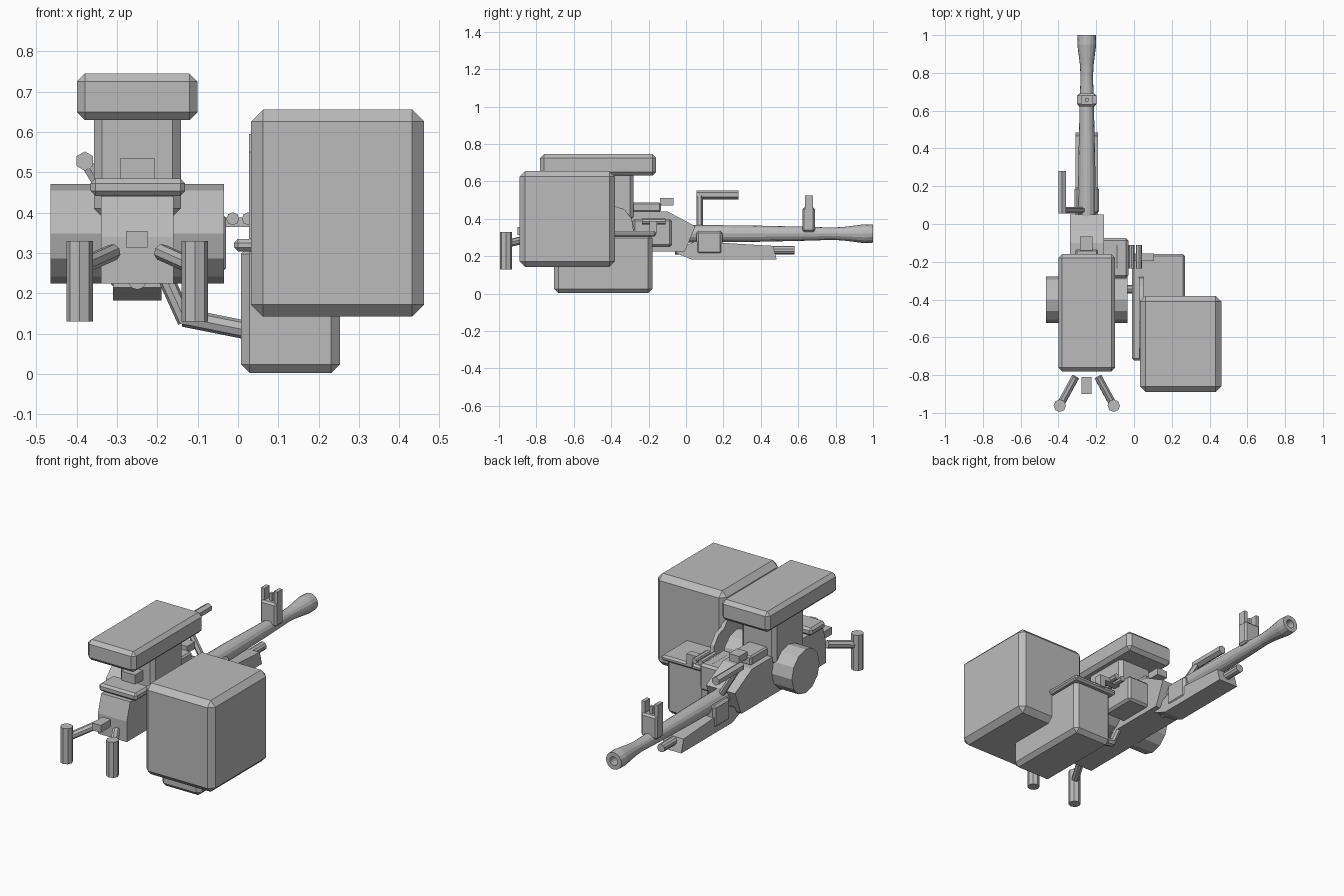
import bpy, bmesh, math
from mathutils import Vector

if "Cube" in bpy.data.objects:
    bpy.data.objects.remove(bpy.data.objects["Cube"])

grey = bpy.data.materials.new("gun_metal_grey")
grey.diffuse_color = (0.5, 0.5, 0.5, 1)
grey.use_nodes = True
grey.node_tree.nodes["Principled BSDF"].inputs["Base Color"].default_value = grey.diffuse_color
CX = -0.25  # centre plane of the gun


def finish(name, bm):
    bmesh.ops.recalc_face_normals(bm, faces=bm.faces)
    me = bpy.data.meshes.new(name)
    bm.to_mesh(me)
    bm.free()
    me.materials.append(grey)
    ob = bpy.data.objects.new(name, me)
    bpy.context.collection.objects.link(ob)
    return ob


def box(name, x, y, z, bevel=0):
    """Box from (min, max) ranges with optional chamfer."""
    bm = bmesh.new()
    bmesh.ops.create_cube(bm, size=1)
    for v in bm.verts:
        v.co = Vector([(r[0] + r[1]) / 2 + c * (r[1] - r[0]) for r, c in zip((x, y, z), v.co)])
    if bevel:
        bmesh.ops.bevel(bm, geom=bm.edges[:], offset=bevel, segments=1, affect='EDGES')
    return finish(name, bm)


def rod(name, a, b, r, sides=8):
    """Cylinder between two points."""
    a, b = Vector(a), Vector(b)
    bm = bmesh.new()
    bmesh.ops.create_cone(bm, cap_ends=True, segments=sides, radius1=r, radius2=r, depth=(b - a).length)
    q = Vector((0, 0, 1)).rotation_difference(b - a)
    for v in bm.verts:
        v.co = q @ v.co + (a + b) / 2
    return finish(name, bm)


def prism(name, pts, x0, x1):
    """Side profile of (y, z) points extruded along x."""
    bm = bmesh.new()
    f = bm.faces.new([bm.verts.new((x0, y, z)) for y, z in pts])
    ext = bmesh.ops.extrude_face_region(bm, geom=[f])
    bmesh.ops.translate(bm, vec=(x1 - x0, 0, 0),
                        verts=[v for v in ext["geom"] if isinstance(v, bmesh.types.BMVert)])
    return finish(name, bm)


def lathe(name, prof, cx, cz, sides):
    """Revolve (y, radius) points around an axis parallel to y."""
    bm = bmesh.new()
    rings = [[bm.verts.new((cx + r * math.cos(t), y, cz + r * math.sin(t)))
              for t in (2 * math.pi * i / sides for i in range(sides))] for y, r in prof]
    for a, b in zip(rings, rings[1:]):
        for i in range(sides):
            j = (i + 1) % sides
            bm.faces.new((a[i], a[j], b[j], b[i]))
    bm.faces.new(rings[0])
    bm.faces.new(rings[-1])
    return finish(name, bm)


# Receiver and covers
prism("receiver", [(-0.76, 0.225), (-0.76, 0.34), (-0.73, 0.44), (-0.10, 0.44),
                   (0.05, 0.36), (0.0, 0.24), (-0.01, 0.225)], -0.34, -0.16)
box("rear_cover_plate", (-0.366, -0.131), (-0.72, -0.59), (0.442, 0.485), 0.012)
box("rear_cover_block", (-0.292, -0.207), (-0.62, -0.50), (0.48, 0.536))
box("front_cover_plate", (-0.31, -0.19), (-0.29, -0.135), (0.435, 0.488), 0.008)
box("front_cover_block", (-0.285, -0.22), (-0.14, -0.066), (0.47, 0.51))

# Optical sight on its pedestal
box("sight_pedestal", (-0.357, -0.142), (-0.55, -0.28), (0.39, 0.65), 0.02)
box("sight_housing", (-0.40, -0.10), (-0.78, -0.16), (0.63, 0.745), 0.02)

# Cross drum
rod("cross_drum", (-0.465, -0.4, 0.348), (-0.035, -0.4, 0.348), 0.123, 12)

# Barrel with flared, hollow muzzle
lathe("barrel", [(-0.02, 0.046), (0.3, 0.045), (0.62, 0.038), (0.78, 0.033), (0.84, 0.036),
                 (0.95, 0.05), (1.0, 0.048), (1.0, 0.024), (0.93, 0.024)], CX, 0.32, 16)
# Front sight with ears and post
box("front_sight_base", (-0.30, -0.20), (0.622, 0.69), (0.33, 0.46), 0.01)
for s in (-1, 1):
    box("front_sight_ear", (CX + s * 0.04 - 0.011, CX + s * 0.04 + 0.011), (0.635, 0.68), (0.45, 0.525))
box("front_sight_post", (-0.259, -0.241), (0.648, 0.668), (0.45, 0.50))

# Cradle below the barrel
prism("cradle", [(-0.05, 0.235), (-0.05, 0.215), (0.03, 0.182), (0.485, 0.182), (0.465, 0.255),
                 (0.05, 0.28)], -0.31, -0.19)
rod("recoil_rod", (CX, -0.06, 0.232), (CX, 0.58, 0.232), 0.023, 10)
box("barrel_clamp", (-0.315, -0.185), (0.055, 0.195), (0.21, 0.335), 0.012)

# Carrying handle
rod("carry_handle_arm", (-0.26, 0.073, 0.33), (-0.38, 0.073, 0.53), 0.017, 6)
rod("carry_handle_grip", (-0.38, 0.055, 0.528), (-0.38, 0.28, 0.528), 0.024, 6)

# Rear twin grips
for s in (-1, 1):
    rod("grip_arm", (CX + s * 0.06, -0.81, 0.302), (CX + s * 0.143, -0.962, 0.265), 0.021)
    rod("grip", (CX + s * 0.143, -0.962, 0.13), (CX + s * 0.143, -0.962, 0.33), 0.033)
box("trigger", (-0.278, -0.224), (-0.90, -0.81), (0.314, 0.355))

# Feed block and cartridge belt
box("feed_block", (-0.17, -0.03), (-0.285, -0.075), (0.25, 0.40), 0.012)
for i in range(4):
    x = -0.09 + i * 0.0385
    rod("cartridge", (x, -0.235, 0.385), (x, -0.11, 0.385), 0.016)
box("belt_link", (-0.15, 0.105), (-0.195, -0.155), (0.365, 0.388))
box("belt_drop", (0.07, 0.105), (-0.195, -0.155), (0.32, 0.385))

# Ammunition can with lip, and bracket
box("ammo_can", (0.007, 0.253), (-0.705, -0.18), (0.002, 0.32), 0.022)
box("ammo_can_lip", (-0.01, 0.27), (-0.722, -0.16), (0.304, 0.335), 0.01)
rod("can_bracket", (0.04, -0.345, 0.105), (-0.135, -0.345, 0.14), 0.023)
rod("can_bracket_upright", (-0.13, -0.345, 0.13), (-0.18, -0.345, 0.24), 0.02)

# Large storage box and curved guard beside it
box("storage_box", (0.032, 0.462), (-0.89, -0.38), (0.142, 0.656), 0.03)
prism("curved_guard", [(-0.71, 0.33), (-0.71, 0.55), (-0.66, 0.595), (-0.52, 0.595), (-0.43, 0.53),
                       (-0.38, 0.467), (-0.33, 0.45), (-0.29, 0.40), (-0.28, 0.33)], 0.027, 0.05)
